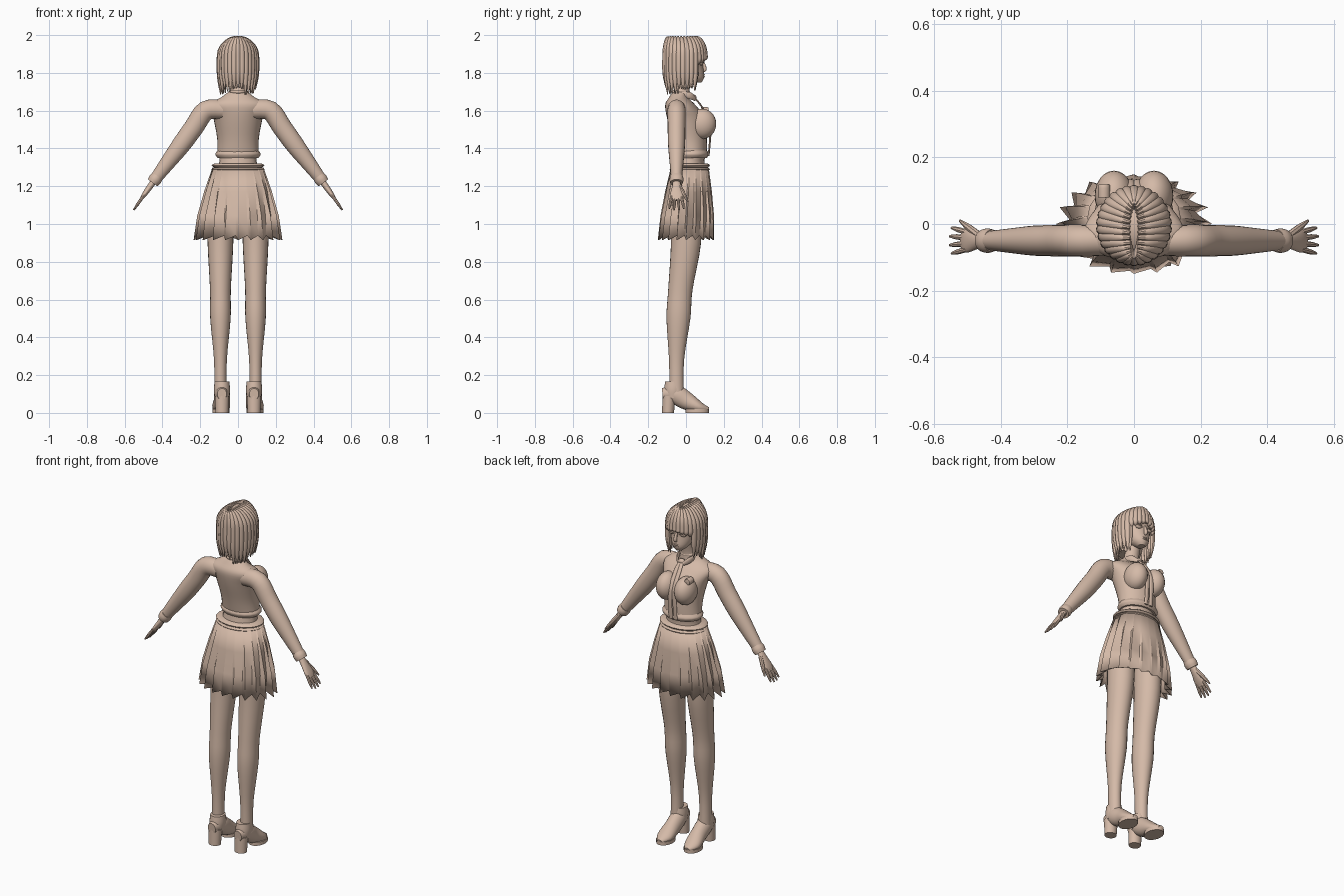
import bpy, bmesh, math, random
from mathutils import Matrix, Vector

random.seed(4)
X, Y, Z = Matrix.Identity(3)
default_cube = bpy.data.objects.get("Cube")
if default_cube:
    bpy.data.objects.remove(default_cube)

clay = bpy.data.materials.new("warm_beige")
clay.use_nodes = True
clay.diffuse_color = (.66, .49, .39, 1)
clay.node_tree.nodes["Principled BSDF"].inputs["Base Color"].default_value = clay.diffuse_color


def finish(name, bm, angle=40):
    bmesh.ops.recalc_face_normals(bm, faces=bm.faces[:])
    mesh = bpy.data.meshes.new(name)
    bm.to_mesh(mesh)
    bm.free()
    mesh.materials.append(clay)
    obj = bpy.data.objects.new(name, mesh)
    bpy.context.collection.objects.link(obj)
    bpy.ops.object.select_all(action="DESELECT")
    obj.select_set(True)
    bpy.context.view_layer.objects.active = obj
    bpy.ops.object.shade_smooth_by_angle(angle=math.radians(angle))
    return obj


def bridge(bm, rings):
    for lower, upper in zip(rings, rings[1:]):
        for k in range(len(lower)):
            bm.faces.new((lower[k - 1], lower[k], upper[k], upper[k - 1]))


def smooth_path(rows, steps=4):
    """Cubic path through every row, radii included."""
    path = []
    for i in range(len(rows) - 1):
        start, end = rows[i], rows[i + 1]
        pull_start = (end - rows[max(i - 1, 0)]) / 2
        pull_end = (rows[min(i + 2, len(rows) - 1)] - start) / 2
        for k in range(steps):
            t = k / steps
            ease = t * t * (3 - 2 * t)
            path.append(start.lerp(end, ease) + pull_start * t * (1 - t) ** 2
                        - pull_end * t * t * (1 - t))
    return path + [rows[-1]]


def loft(name, rows, ratio=1, sides=20, hint=None):
    """Ellipses along x, y, z, radius (and second radius); level if no hint."""
    rows = [Vector(r if len(r) > 4 else (*r, r[-1] * ratio)) for r in rows]
    path = smooth_path(rows)
    points = [Vector(r[:3]) for r in path]
    bm = bmesh.new()
    rings = []
    for i, (point, row) in enumerate(zip(points, path)):
        u, v = X, Y
        if hint:
            along = (points[min(i + 1, len(path) - 1)] - points[max(i - 1, 0)]).normalized()
            u = (hint - along * hint.dot(along)).normalized()
            v = along.cross(u)
        angles = [math.tau * k / sides for k in range(sides)]
        rings.append([bm.verts.new(point + u * math.cos(a) * row[3] + v * math.sin(a) * row[4])
                      for a in angles])
    bridge(bm, rings)
    bm.faces.new(rings[0])
    bm.faces.new(rings[-1])
    return finish(name, bm)


def band(name, start, end, radius, ratio, hint=None):
    """Short rounded roll, for hems and cuffs."""
    middle = (Vector(start) + Vector(end)) / 2
    loft(name, [(*start, radius * .9), (*middle, radius), (*end, radius * .9)], ratio, hint=hint)


def ball(name, center, size):
    bm = bmesh.new()
    bmesh.ops.create_uvsphere(bm, u_segments=24, v_segments=14, radius=1)
    bmesh.ops.scale(bm, vec=size, verts=bm.verts)
    bmesh.ops.translate(bm, vec=center, verts=bm.verts)
    finish(name, bm)


# Torso, waist and belt
loft("blouse", [(0, .03, 1.36, .11, .08), (0, .02, 1.45, .11, .09), (0, 0, 1.56, .13, .1),
                (0, -.03, 1.63, .15, .08), (0, -.04, 1.67, .09, .05), (0, -.03, 1.7, .05, .04)],
     sides=32)
band("blouse_hem", (0, .03, 1.35), (0, .03, 1.39), .12, .75)
loft("waist", [(0, .02, 1.24, .12), (0, .02, 1.32, .1), (0, .03, 1.38, .1)], .77)
for height in (1.28, 1.3):
    band("belt_roll", (0, .02, height), (0, .02, height + .02), .14, .76)
loft("hips", [(0, 0, 1.05, .1), (0, 0, 1.12, .15), (0, .02, 1.26, .13)], .73)

# Neck and head
loft("neck", [(0, -.03, 1.67, .05), (0, -.02, 1.72, .04), (0, 0, 1.8, .04)])
band("choker", (0, -.03, 1.69), (0, -.03, 1.71), .05, 1)
loft("head", [(0, .06, 1.75, .02), (0, .04, 1.78, .05), (0, 0, 1.85, .08),
              (0, 0, 1.91, .085), (0, 0, 1.98, .03)], 1.12, 28)
loft("nose", [(0, .09, 1.86, .006), (0, .1, 1.82, .01), (0, .09, 1.81, .006)], hint=X)
for name, height in (("upper_lip", 1.79), ("lower_lip", 1.78)):
    ball(name, (0, .09, height), (.016, .01, .005))

# Tie and brooch
ball("tie_knot", (0, .04, 1.67), (.02, .015, .015))
for s in (-1, 1):
    loft("tie_tail", [(0, .03, 1.68, .01), (s * .01, .07, 1.64, .012), (s * .012, .12, 1.56, .012),
                      (s * .014, .13, 1.5, .014), (s * .016, .12, 1.36, .012)], .4, 10, X)
loft("brooch", [(-.09, .08, 1.6, .018), (-.09, .115, 1.6, .018), (-.09, .118, 1.6, .01)], hint=X)

# Skirt with saw-tooth pleats
bm = bmesh.new()
pleats, levels, rings = 20, 4, []
for level in range(levels):
    t = level / (levels - 1)
    flare = math.sin(t * math.pi / 2)
    ring = []
    for k in range(pleats):
        for step, push in ((0, 1), (.8, -.8)):
            a = math.tau * (k + step) / pleats
            spread = 1 + push * t * (.03 + .09 * abs(math.cos(a)))
            hem = step * .03 if level == levels - 1 else 0
            ring.append(bm.verts.new(((.135 + .075 * flare) * spread * math.cos(a),
                                      .02 * (1 - t) + (.1 + .045 * flare) * spread * math.sin(a),
                                      1.3 - .385 * t + hem)))
    rings.append(ring)
bridge(bm, rings)
skirt = finish("pleated_skirt", bm, 25)
skirt.modifiers.new("cloth", "SOLIDIFY").thickness = .004

# Paired parts
for side, s in (("left", 1), ("right", -1)):
    ball(side + "_eye", (s * .035, .08, 1.85), (.02, .01, .01))
    loft(side + "_eyelid", [(s * .016, .09, 1.85, .002), (s * .035, .094, 1.86, .004),
                            (s * .056, .078, 1.85, .002)], sides=8, hint=Z)
    ball(side + "_bust", (s * .06, .085, 1.53), (.058, .075, .08))
    loft(side + "_collar_flap", [(s * .05, -.03, 1.69, .01), (s * .04, .02, 1.68, .018),
                                 (s * .015, .05, 1.66, .01)], .4, 10, Z)

    # Arm landmarks
    chest, shoulder, elbow, wrist, knuckles, fingertip = [
        Vector((s * x, -.05, z)) for x, z in
        ((.08, 1.605), (.17, 1.6), (.3, 1.42), (.44, 1.235), (.5, 1.15), (.555, 1.07))]

    # Sleeve and cuff
    loft(side + "_sleeve", [(*chest, .045), (*shoulder, .048), (*shoulder.lerp(elbow, .5), .047),
                            (*elbow, .045), (*elbow.lerp(wrist, .5), .037), (*wrist, .028)],
         1.1, hint=Y)
    band(side + "_cuff", elbow.lerp(wrist, .9), wrist.lerp(knuckles, .2), .037, .95, Y)

    # Hand
    loft(side + "_palm", [(*wrist, .02, .016), (*wrist.lerp(knuckles, .4), .023, .016),
                          (*knuckles, .036, .012), (*knuckles.lerp(fingertip, .3), .026, .006)],
         hint=Y)
    for i, finger in enumerate(("little", "ring", "middle", "index")):
        offset = i - 1.5
        base = knuckles + Y * offset * .017
        tip = base.lerp(fingertip + Y * offset * .027, 1 - .1 * abs(offset))
        loft(f"{side}_{finger}_finger", [(*base, .008), (*base.lerp(tip, .6), .008), (*tip, .004)],
             sides=8, hint=Y)
    thumb_base = wrist.lerp(knuckles, .4) + Y * .015
    thumb_tip = knuckles.lerp(fingertip, .4) + Y * .06
    loft(side + "_thumb", [(*thumb_base, .012), (*thumb_base.lerp(thumb_tip, .6), .01),
                           (*thumb_tip, .004)], sides=8, hint=Y)

    # Leg
    loft(side + "_leg", [(s * .093, y, z, r) for y, z, r in (
        (0, 1.14, .07), (0, .9, .068), (-.03, .65, .055), (-.04, .5, .054),
        (-.05, .28, .034), (-.05, .1, .033))], 1.17, 24)

    # Shoe
    foot = s * .085
    toe = s * .09
    band(side + "_shoe_collar", (foot, -.066, .08), (foot, -.066, .165), .043, 1.15)
    loft(side + "_shoe_upper", [(foot, -.125, .1, .025, .03), (foot, -.06, .1, .042, .05),
                                (foot, 0, .065, .043, .048), (toe, .07, .03, .046, .03),
                                (toe, .12, .02, .016, .01)], hint=X)
    loft(side + "_sole", [(toe, .06, 0, .046), (toe, .06, .02, .046)], 1.35)
    loft(side + "_heel", [(foot, -.095, 0, .034), (foot, -.09, .09, .038)], .92)


# Hair locks falling from the parting
def lock(name, degrees, scale, drop):
    a = math.radians(degrees)
    out = Vector((math.cos(a), math.sin(a), 0))
    across = Z.cross(out)
    center = Vector((0, -.005, 1.885))
    rows = []
    for polar, width in ((6, .4), (30, .8), (60, 1), (88, 1)):
        p = math.radians(polar)
        parting = Y * (.07 * out.y - .015) * (1 - math.sin(p))
        shell = (out * math.sin(p) + Z * math.cos(p)) * .1 * scale
        shell.y *= 1.08
        rows.append((*(center + parting + shell), .016 * width, .013))
    rim = center + parting + shell
    rows.append((*(rim - Z * drop * .55), .014, .012))
    rows.append((*(rim - Z * drop - out * .007), .003, .002))
    loft(name, rows, sides=10, hint=across)


ball("hair_cap", (0, -.01, 1.89), (.098, .105, .1))
loft("hair_back", [(0, -.05, 1.74, .07), (0, -.05, 1.8, .09), (0, -.04, 1.9, .095)], .65)
locks = 30
for i in range(locks):
    degrees = 360 * (i + .5) / locks
    from_front = abs(degrees - 90)
    if from_front < 52:
        lock("fringe_lock", degrees, 1, .012 + from_front * .0007)
    else:
        drop = random.uniform(.165, .205)
        lock("hair_lock", degrees, 1, drop)
        lock("under_lock", degrees + 6, .9, drop)
